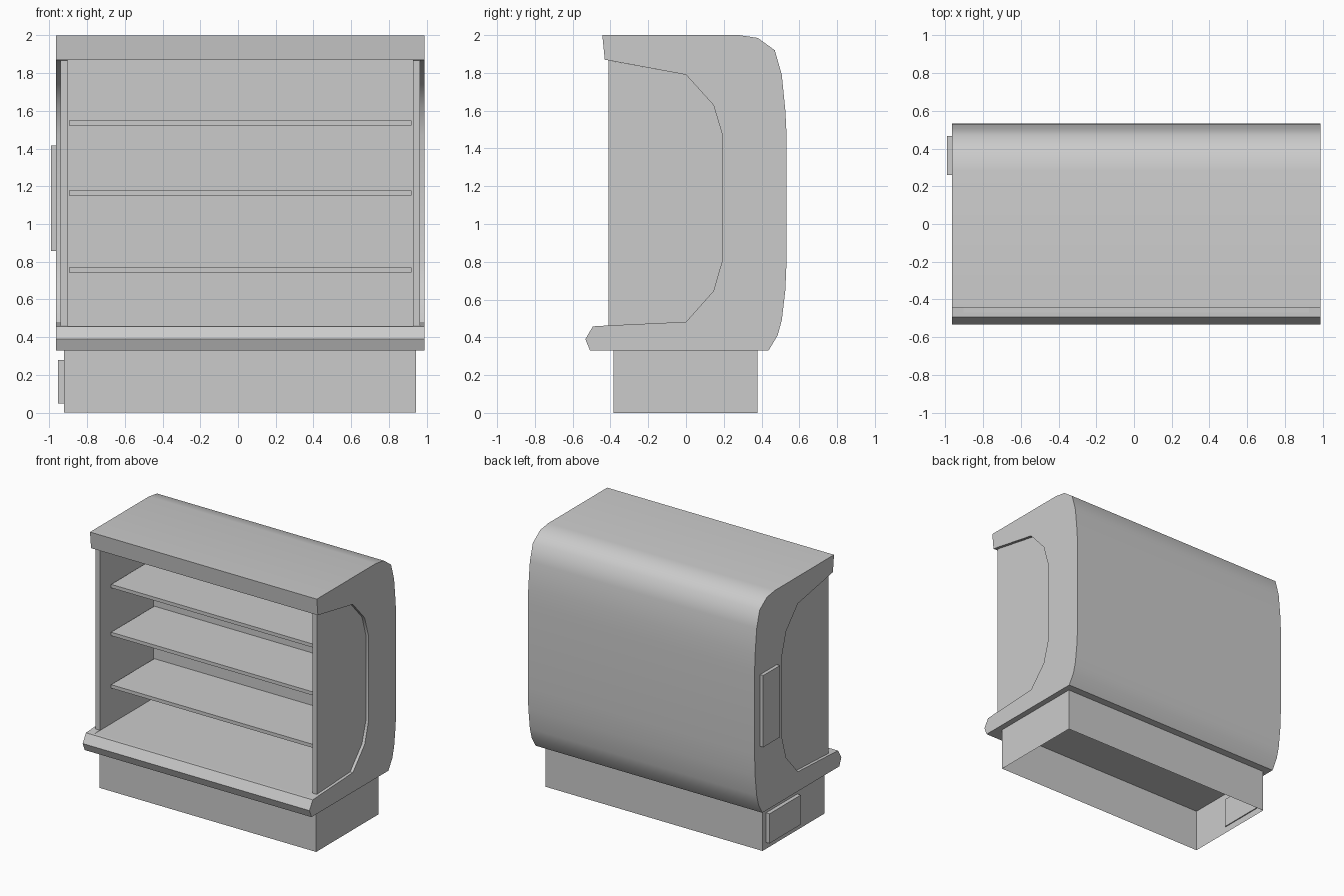
import bpy, bmesh

if "Cube" in bpy.data.objects:
    bpy.data.objects.remove(bpy.data.objects["Cube"])

X0, X1 = -0.963, 0.988          # ends of the cabinet body
IN0, IN1 = -0.903, 0.927        # ends of the display space
BACK = 0.25                     # back wall of the display space


def finish(name, bm):
    bmesh.ops.recalc_face_normals(bm, faces=bm.faces)
    mesh = bpy.data.meshes.new(name)
    bm.to_mesh(mesh)
    bm.free()
    ob = bpy.data.objects.new(name, mesh)
    bpy.context.collection.objects.link(ob)
    return ob


def extrude_profile(name, profile, x0, x1):
    """Closed (y, z) profile swept along x."""
    bm = bmesh.new()
    face = bm.faces.new([bm.verts.new((x0, y, z)) for y, z in profile])
    ret = bmesh.ops.extrude_face_region(bm, geom=[face])
    verts = [v for v in ret["geom"] if isinstance(v, bmesh.types.BMVert)]
    bmesh.ops.translate(bm, verts=verts, vec=(x1 - x0, 0, 0))
    return finish(name, bm)


def box(name, x, y, z, open_ends=False):
    bm = bmesh.new()
    bmesh.ops.create_cube(bm, size=1)
    for v in bm.verts:
        v.co = [r[0] if c < 0 else r[1] for c, r in zip(v.co, (x, y, z))]
    if open_ends:
        bm.normal_update()
        caps = [f for f in bm.faces if abs(f.normal.z) > 0.9]
        bmesh.ops.delete(bm, geom=caps, context='FACES_ONLY')
    return finish(name, bm)


# C-shaped insulated body: outer shell, front sill, then recess of the ends
recess = [(-0.41, 0.463), (0, 0.482), (0.145, 0.645), (0.193, 0.81),
          (0.193, 1.47), (0.145, 1.63), (0, 1.79)]
shell = [(-0.43, 1.87), (-0.443, 2.0), (0.28, 2.0), (0.38, 1.985),
         (0.47, 1.92), (0.507, 1.79), (0.526, 1.6), (0.533, 1.46),
         (0.533, 0.82), (0.526, 0.65), (0.507, 0.49), (0.485, 0.41),
         (0.437, 0.33), (-0.508, 0.33), (-0.533, 0.39), (-0.493, 0.458)]
body = extrude_profile("cabinet_body", shell + recess, X0, X1)

# Square display space cut between the two curved ends
cutter = box("display_space_cutter", (IN0, IN1), (-0.47, BACK), (0.459, 1.868))
cutter.hide_render = True
cutter.hide_set(True)
cut = body.modifiers.new("display_space", 'BOOLEAN')
cut.operation, cut.solver, cut.object = 'DIFFERENCE', 'EXACT', cutter
bpy.context.view_layer.objects.active = body
body.select_set(True)
bpy.ops.object.modifier_apply(modifier=cut.name)
bpy.data.objects.remove(cutter)
bpy.ops.object.shade_smooth_by_angle(angle=0.75)
body.select_set(False)

# End panels closing the recess, set slightly in from the body ends
panel = recess + [(-0.41, 1.866)]
extrude_profile("left_end_panel", panel, -0.94, IN0 + 0.001)
extrude_profile("right_end_panel", panel, IN1 - 0.001, 0.965)

# Display shelves
for i, z in enumerate((0.742, 1.15, 1.522)):
    box(f"shelf_{i + 1}", (-0.895, 0.919), (-0.28, BACK), (z, z + 0.027))

# Hollow plinth, open underneath
box("plinth", (-0.923, 0.942), (-0.385, 0.378), (0, 0.33), open_ends=True)

# Service covers on the left end
box("upper_service_cover", (-0.99, -0.955), (0.26, 0.465), (0.857, 1.415))
box("lower_service_cover", (-0.953, -0.915), (-0.05, 0.335), (0.05, 0.28))
